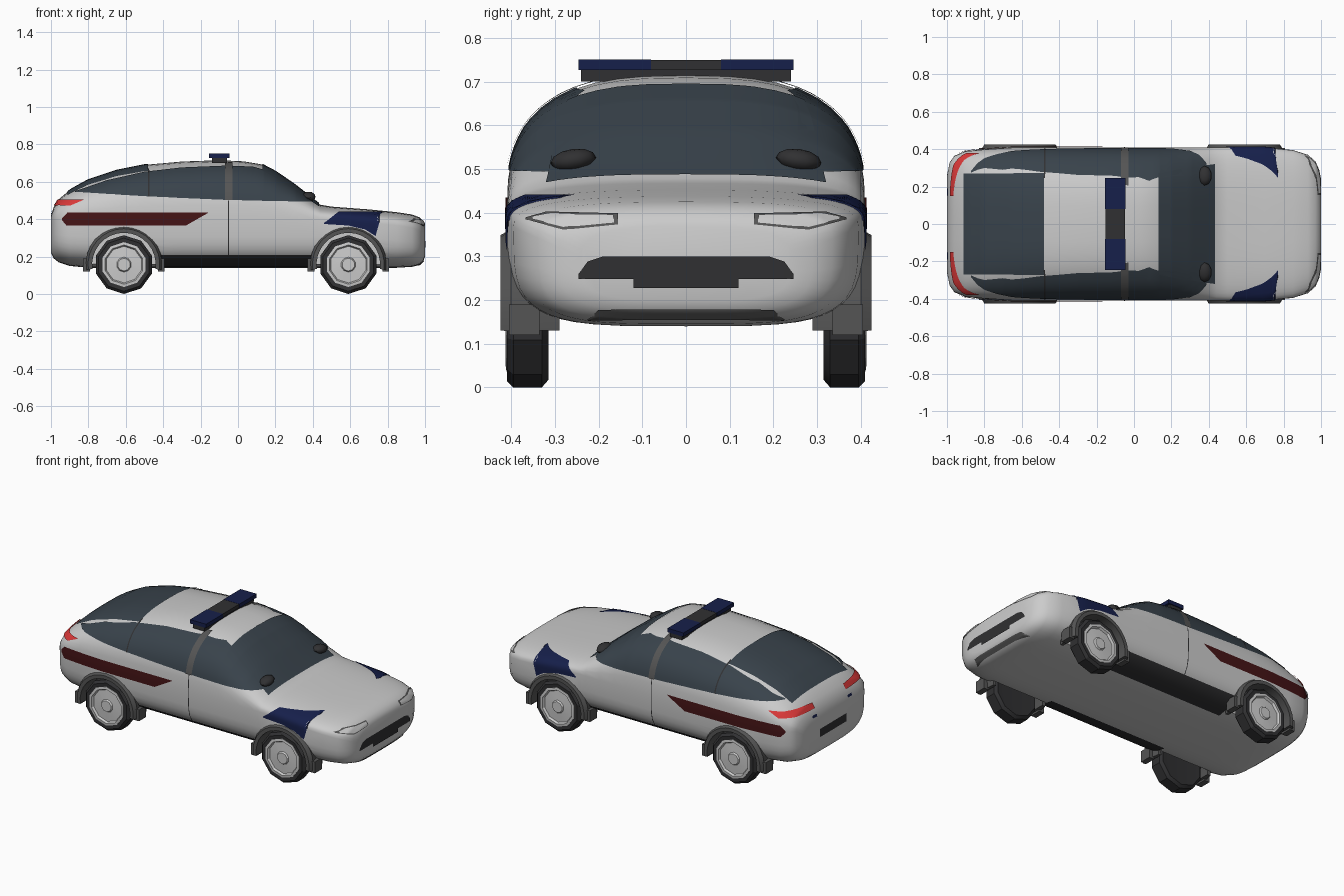
import bpy, bmesh
from math import sin, cos, pi, radians
from mathutils import Vector
from mathutils.bvhtree import BVHTree

if "Cube" in bpy.data.objects:
    bpy.data.objects.remove(bpy.data.objects["Cube"])


def material(name, r, g, b):
    m = bpy.data.materials.new(name)
    m.diffuse_color = (r, g, b, 1)
    m.use_nodes = True
    m.node_tree.nodes["Principled BSDF"].inputs["Base Color"].default_value = m.diffuse_color
    return m


GLASS = material("glass", .04, .055, .07)
BLACK = material("black_trim", .03, .03, .032)
GREY = material("dark_grey", .09, .09, .09)
NAVY = material("navy", .008, .014, .07)
MAROON = material("maroon", .06, .007, .008)
RED = material("red_lamp", .7, .04, .04)
CLEAR = material("clear_lamp", .85, .87, .88)


def finish(name, bm, mat=None, mirror=False, smooth=None):
    bmesh.ops.recalc_face_normals(bm, faces=bm.faces)
    me = bpy.data.meshes.new(name)
    bm.to_mesh(me)
    bm.free()
    ob = bpy.data.objects.new(name, me)
    bpy.context.collection.objects.link(ob)
    if mat:
        me.materials.append(mat)
    if mirror:
        ob.modifiers.new("mirror", 'MIRROR').use_axis = (False, True, False)
    if smooth:
        bpy.ops.object.select_all(action='DESELECT')
        ob.select_set(True)
        bpy.context.view_layer.objects.active = ob
        bpy.ops.object.shade_smooth_by_angle(angle=radians(smooth))
    return ob


def loft(bm, rings, closed=True):
    rows = [[bm.verts.new(p) for p in r] for r in rings]
    n = len(rows[0])
    for a, b in zip(rows, rows[1:]):
        for i in range(n if closed else n - 1):
            j = (i + 1) % n
            bm.faces.new((a[i], a[j], b[j], b[i]))
    return rows


def box(name, lo, hi, mat, mirror=False):
    bm = bmesh.new()
    bmesh.ops.create_cube(bm, size=1)
    for v in bm.verts:
        v.co = [(l + h) / 2 + c * (h - l) for l, h, c in zip(lo, hi, v.co)]
    return finish(name, bm, mat, mirror)


def lathe(name, x, z, profile, sides, mat):
    # profile of (radius, y) turned about the axle
    bm = bmesh.new()
    rings = [[(x + r * sin(2 * pi * i / sides), y, z - r * cos(2 * pi * i / sides))
              for i in range(sides)] for r, y in profile]
    rows = loft(bm, rings)
    bm.faces.new(rows[0])
    bm.faces.new(rows[-1])
    return finish(name, bm, mat, True, 25)


# Body shell: rounded sections (x, half width, bottom, top)
stations = [
    (-1, .26, .22, .42), (-.985, .33, .19, .465), (-.96, .365, .17, .505),
    (-.9, .39, .15, .555), (-.8, .40, .14, .61), (-.65, .41, .14, .66),
    (-.5, .41, .14, .69), (-.3, .41, .14, .708), (-.1, .41, .14, .715),
    (.03, .41, .14, .709), (.13, .41, .14, .692), (.2, .41, .14, .655),
    (.3, .41, .14, .587), (.4, .41, .14, .508), (.44, .41, .14, .477),
    (.5, .41, .14, .467), (.7, .41, .14, .452), (.85, .395, .14, .437),
    (.93, .37, .145, .425), (.97, .335, .155, .41), (.99, .29, .175, .39),
    (1, .24, .2, .37)]


def section(x, w, zb, zt, n=48):
    zc = min(.4, zt - .07)
    ring = []
    for i in range(n):
        c, s = cos(2 * pi * i / n), sin(2 * pi * i / n)
        e, h = (2 / 2.8, zt - zc) if s > 0 else (.5, zc - zb)
        ring.append((x, w * abs(c) ** e * (1 if c > 0 else -1),
                     zc + h * abs(s) ** e * (1 if s > 0 else -1)))
    return ring


bm = bmesh.new()
rows = loft(bm, [section(*s) for s in stations])
bm.faces.new(rows[0])
bm.faces.new(rows[-1])
bmesh.ops.recalc_face_normals(bm, faces=bm.faces)
tree = BVHTree.FromBMesh(bm)
body = finish("body", bm)

# Wheel wells cut from the body
WHEELS = {"rear": -.61, "front": .59}
bm = bmesh.new()
for x in WHEELS.values():
    for side in (-1, 1):
        rows = loft(bm, [[(x + .18 * cos(i * pi / 16), side * y, .157 + .18 * sin(i * pi / 16))
                          for i in range(32)] for y in (.29, .5)])
        bm.faces.new(rows[0])
        bm.faces.new(rows[1])
cutter = finish("well_cutter", bm)
cutter.hide_render = True
mod = body.modifiers.new("wells", 'BOOLEAN')
mod.operation, mod.object, mod.solver = 'DIFFERENCE', cutter, 'EXACT'
bpy.context.view_layer.objects.active = body
body.select_set(True)
bpy.ops.object.modifier_apply(modifier="wells")
bpy.data.objects.remove(cutter)
bpy.ops.object.select_all(action='DESELECT')
body.select_set(True)
bpy.context.view_layer.objects.active = body
bpy.ops.object.shade_smooth_by_angle(angle=radians(35))


def along(line, u):
    for (a, p), (b, q) in zip(line, line[1:]):
        if u <= b:
            return p + (q - p) * max(0, (u - a) / (b - a))
    return line[-1][1]


def panel(name, lo, hi, view, mat, mirror=True, off=.004, cols=20, rows=8):
    # sheet between two outlines, projected onto the body shell
    u0, u1 = lo[0][0], lo[-1][0]
    us = {u0 + (u1 - u0) * i / cols for i in range(cols + 1)}
    us = sorted(us | {p[0] for p in lo + hi})
    grid = []
    for u in us:
        a, b = along(lo, u), along(hi, u)
        ring = []
        for k in range(rows + 1):
            v = a + (b - a) * k / rows
            start, ray = {"side": ((u, 2, v), (0, -1, 0)), "top": ((u, v, 2), (0, 0, -1)),
                          "nose": ((2, u, v), (-1, 0, 0)), "tail": ((-2, u, v), (1, 0, 0))}[view]
            p, n, _, _ = tree.ray_cast(Vector(start), Vector(ray))
            if p is None:
                p, n, _, _ = tree.find_nearest(Vector((0 if view in ("nose", "tail") else start[0],
                                                       start[1] if abs(start[1]) < 2 else .4, start[2])))
            ring.append(p + n * off)
        grid.append(ring)
    bm = bmesh.new()
    loft(bm, grid, closed=False)
    bmesh.ops.remove_doubles(bm, verts=bm.verts, dist=.0003)
    return finish(name, bm, mat, mirror, 40)


def rect(u0, u1, v0, v1):
    return [(u0, v0), (u1, v0)], [(u0, v1), (u1, v1)]


# Glass
panel("side_window", [(-.87, .543), (-.47, .52), (-.08, .503), (.42, .49)],
      [(-.87, .546), (-.7, .605), (-.5, .65), (-.3, .673), (-.06, .683), (.08, .677),
       (.14, .66), (.2, .628), (.3, .567), (.42, .492)], "side", GLASS, cols=36)
panel("windshield", [(.13, -.27), (.2, -.285), (.43, -.32)],
      [(.13, .27), (.2, .285), (.43, .32)], "top", GLASS, False, rows=24)
panel("rear_window", *rect(-.91, -.48, -.27, .27), "top", GLASS, False, rows=20)

# Pillars and door seams
panel("door_pillar", *rect(-.07, -.03, .5, .695), "side", GREY, off=.007, cols=2, rows=14)
panel("rear_pillar_seam", *rect(-.482, -.474, .52, .665), "side", BLACK, off=.007, cols=1)
panel("door_seam", *rect(-.053, -.048, .21, .5), "side", BLACK, off=.002, cols=1)

# Side trim and markings
panel("sill", *rect(-.42, .4, .148, .21), "side", BLACK)
panel("side_stripe", [(-.94, .395), (-.915, .365), (-.28, .365), (-.16, .433)],
      [(-.94, .405), (-.91, .435), (-.16, .435)], "side", MAROON)
panel("fender_mark", [(.46, .374), (.59, .366), (.68, .345), (.735, .31), (.77, .435)],
      [(.46, .38), (.54, .438), (.77, .438)], "side", NAVY)

# Lamps, grille and plates
panel("headlight", [(.155, .372), (.28, .36), (.365, .383)],
      [(.155, .397), (.32, .4), (.365, .387)], "nose", GREY, off=.003)
panel("headlight_lens", [(.165, .375), (.28, .365), (.35, .382)],
      [(.165, .392), (.31, .395), (.35, .388)], "nose", CLEAR, off=.006)
panel("taillight", *rect(.15, .375, .47, .5), "tail", RED, off=.006)
panel("reflector", *rect(.15, .19, .425, .44), "tail", NAVY, cols=3, rows=2)
panel("rear_plate", *rect(-.13, .13, .29, .34), "tail", BLACK, False)
panel("grille", [(-.245, .248), (.245, .248)],
      [(-.245, .26), (-.225, .288), (-.19, .3), (.19, .3), (.225, .288), (.245, .26)],
      "nose", BLACK, False)
panel("front_plate", *rect(-.12, .12, .228, .25), "nose", BLACK, False, off=.006)
panel("lower_intake", [(-.225, .157), (.225, .157)],
      [(-.225, .158), (-.2, .18), (.2, .18), (.225, .158)], "nose", GREY, False)

# Wheels, arch liners and mud flaps
for end, x in WHEELS.items():
    lathe(end + "_tyre", x, .157, [(.1, .318), (.14, .315), (.157, .33), (.157, .395),
                                   (.142, .41), (.118, .408), (.115, .39)], 10, BLACK)
    lathe(end + "_rim", x, .157, [(.12, .385), (.12, .411), (.105, .413), (.098, .4),
                                  (.04, .404), (.034, .413), (.02, .413)], 10, CLEAR)
    bm = bmesh.new()
    arc = [radians(-8 + 196 * i / 16) for i in range(17)]
    rings = [[(x + r * cos(a), y, .157 + r * sin(a))
              for r, y in ((.17, .29), (.17, .424), (.192, .424), (.205, .4), (.19, .29))]
             for a in arc]
    rows = loft(bm, rings)
    bm.faces.new(rows[0])
    bm.faces.new(rows[-1])
    finish(end + "_arch", bm, GREY, True, 30)
    for part, dx in (("fore", .2), ("aft", -.2)):
        box(f"{end}_{part}_flap", (x + dx - .018, .335, .12), (x + dx + .018, .405, .19), GREY, True)

# Wing mirrors
bm = bmesh.new()
bmesh.ops.create_uvsphere(bm, u_segments=10, v_segments=6, radius=1)
for v in bm.verts:
    v.co = Vector((.378 + .038 * v.co.x, .258 + .052 * v.co.y, .52 + .026 * v.co.z - .006 * v.co.y))
finish("wing_mirror", bm, BLACK, True, 50)

# Roof light bar
box("bar_base", (-.14, -.24, .7), (-.06, .24, .728), BLACK)
box("bar_centre", (-.153, -.085, .727), (-.048, .085, .749), BLACK)
box("bar_lamp", (-.155, .08, .726), (-.046, .246, .75), NAVY, True)
